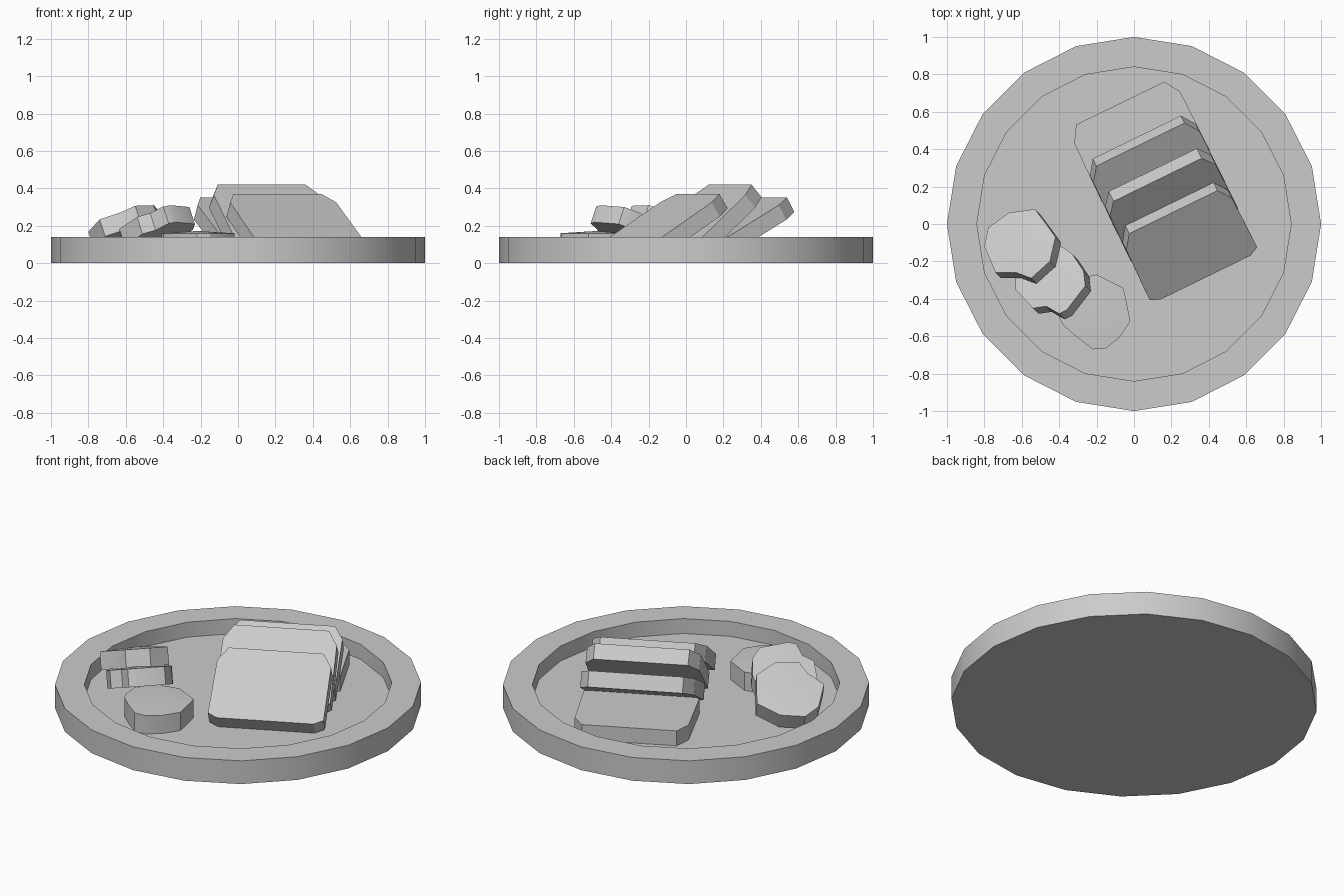
import bpy, math
from mathutils import Vector

if "Cube" in bpy.data.objects:
    bpy.data.objects.remove(bpy.data.objects["Cube"])

FLOOR = 0.05


def make(name, verts, faces, smooth=False):
    me = bpy.data.meshes.new(name)
    me.from_pydata([tuple(v) for v in verts], [], faces)
    me.update()
    ob = bpy.data.objects.new(name, me)
    bpy.context.collection.objects.link(ob)
    if smooth:
        bpy.ops.object.select_all(action='DESELECT')
        ob.select_set(True)
        bpy.context.view_layer.objects.active = ob
        bpy.ops.object.shade_smooth_by_angle(angle=math.radians(30))
    return ob


def prism(name, top, offset, crown=None, smooth=False):
    """Solid from a counter-clockwise top outline swept by offset; crown adds a raised centre."""
    n = len(top)
    verts = list(top) + [p + offset for p in top]
    faces = [(i, i + n, (i + 1) % n + n, (i + 1) % n) for i in range(n)]
    faces.append(tuple(reversed(range(n, 2 * n))))
    if crown is None:
        faces.append(tuple(range(n)))
    else:
        verts.append(crown)
        faces += [(i, (i + 1) % n, 2 * n) for i in range(n)]
    return make(name, verts, faces, smooth)


# Plate: 20-sided lathe with a sunken floor
N = 20
verts = []
for r, z in [(1, 0), (1, 0.14), (0.84, 0.14), (0.84, FLOOR)]:
    for i in range(N):
        a = math.tau * i / N
        verts.append((r * math.cos(a), r * math.sin(a), z))
faces = [(k * N + i, k * N + (i + 1) % N, (k + 1) * N + (i + 1) % N, (k + 1) * N + i)
         for k in range(3) for i in range(N)]
faces += [tuple(reversed(range(N))), tuple(range(3 * N, 4 * N))]
make("plate", verts, faces, True)

# Bread slices: three leaning back, one lying flat
ROW = math.radians(26)
U = Vector((math.cos(ROW), math.sin(ROW), 0))
V = Vector((-math.sin(ROW), math.cos(ROW), 0))
Z = Vector((0, 0, 1))
LEN, THICK = 0.46, 0.09
half = [(0.268, 0), (0.32, 0.028), (0.315, LEN - 0.085), (0.262, LEN)]
profile = half + [(-w, l) for w, l in reversed(half)]


def slice_of_bread(name, top_v, tilt):
    a = math.radians(tilt)
    up = V * math.cos(a) + Z * math.sin(a)
    normal = Z * math.cos(a) - V * math.sin(a)
    base = U * 0.217 + V * (top_v - LEN * math.cos(a)) + Z * (FLOOR + THICK * math.cos(a))
    prism(name, [base + U * w + up * l for w, l in profile], -normal * THICK)


slice_of_bread("bread_slice_front", -0.035, 32)
slice_of_bread("bread_slice_middle", 0.157, 41)
slice_of_bread("bread_slice_back", 0.367, 29)
slice_of_bread("bread_slice_flat", 0.613, 0)

# Round wavy slices: top outline seen from above, laid on a tilted plane
RISE = Vector((0.707, -0.707, 0))


def round_slice(name, outline, tilt, z_high, thick):
    a = math.radians(tilt)
    flat = [Vector((x, y, 0)) for x, y in outline]
    high = max(p.dot(RISE) for p in flat)
    lift = lambda p: p + Z * (z_high - (high - p.dot(RISE)) * math.tan(a))
    normal = Z * math.cos(a) - RISE * math.sin(a)
    centre = sum(flat, Vector()) / len(flat)
    prism(name, [lift(p) for p in flat], -normal * thick,
          lift(centre) + normal * 0.012, True)


round_slice("round_slice_upper", [
    (-.42, -.07), (-.47, .0), (-.53, .08), (-.67, .06), (-.78, -.02), (-.80, -.12),
    (-.74, -.26), (-.63, -.26), (-.55, -.29), (-.45, -.20)], 25, 0.31, 0.10)
round_slice("round_slice_middle", [
    (-.26, -.33), (-.27, -.25), (-.33, -.16), (-.43, -.09), (-.55, -.13), (-.63, -.24),
    (-.635, -.35), (-.54, -.45), (-.47, -.44), (-.40, -.48), (-.36, -.46)], 25, 0.31, 0.10)
round_slice("round_slice_lower", [
    (-.02, -.52), (-.05, -.37), (-.06, -.34), (-.20, -.27), (-.33, -.30), (-.41, -.40),
    (-.40, -.50), (-.38, -.54), (-.30, -.61), (-.22, -.67), (-.15, -.665), (-.08, -.61)],
    0, 0.16, 0.11)
